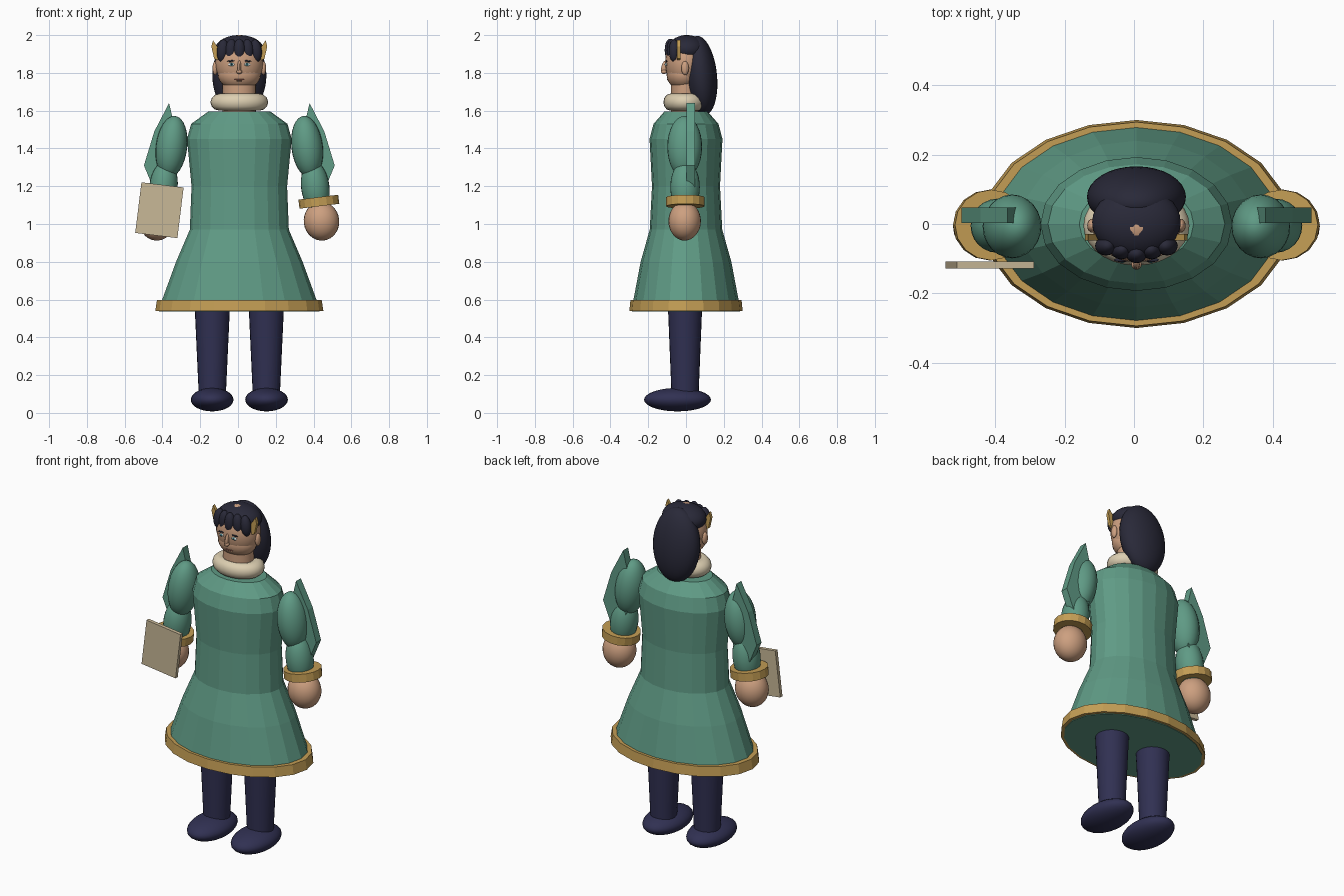
import bpy, bmesh, math
from mathutils import Matrix, Vector

cube = bpy.data.objects.get("Cube")
if cube:
    bpy.data.objects.remove(cube, do_unlink=True)

CX = 0.007  # body centre line


def material(name, r, g, b):
    m = bpy.data.materials.new(name)
    m.use_nodes = True
    m.diffuse_color = (r, g, b, 1)
    m.node_tree.nodes["Principled BSDF"].inputs["Base Color"].default_value = (r, g, b, 1)
    return m


GREEN = material("green cloth", .115, .325, .235)
GOLD = material("gold trim", .55, .34, .09)
NAVY = material("navy hose", .03, .03, .085)
HAIR = material("dark hair", .022, .022, .04)
SKIN = material("skin", .61, .35, .215)
PAPER = material("parchment", .58, .48, .31)
IVORY = material("ivory collar", .72, .62, .44)
WHITE = material("eye white", .8, .8, .77)
TEAL = material("teal iris", .06, .3, .33)
LIP = material("lip", .33, .12, .09)


def finish(bm, name, mat, loc=(0, 0, 0), tilt=(0, 0), smooth=False):
    """Turn a bmesh into an object; tilt is (about x, about y) in degrees."""
    bmesh.ops.recalc_face_normals(bm, faces=bm.faces[:])
    mesh = bpy.data.meshes.new(name)
    bm.to_mesh(mesh)
    bm.free()
    mesh.materials.append(mat)
    ob = bpy.data.objects.new(name, mesh)
    bpy.context.collection.objects.link(ob)
    ob.location = Vector(loc) + Vector((CX, 0, 0))
    ob.rotation_euler = (math.radians(tilt[0]), math.radians(tilt[1]), 0)
    if smooth:
        bpy.ops.object.select_all(action='DESELECT')
        ob.select_set(True)
        bpy.context.view_layer.objects.active = ob
        bpy.ops.object.shade_smooth_by_angle(angle=math.radians(35))
    return ob


def ellipsoid(name, mat, loc, size, tilt=(0, 0), seg=24):
    bm = bmesh.new()
    bmesh.ops.create_uvsphere(bm, u_segments=seg, v_segments=seg * 2 // 3, radius=1)
    bmesh.ops.scale(bm, vec=size, verts=bm.verts[:])
    return finish(bm, name, mat, loc, tilt, True)


def loft(name, mat, rings, n=20, loc=(0, 0, 0), tilt=(0, 0), smooth=False):
    """Closed stack of elliptical rings given as (z, x radius, y radius)."""
    bm = bmesh.new()
    loops = []
    for z, rx, ry in rings:
        angles = [math.tau * i / n for i in range(n)]
        loops.append([bm.verts.new((rx * math.cos(a), ry * math.sin(a), z)) for a in angles])
    for a, b in zip(loops, loops[1:]):
        for i in range(n):
            j = (i + 1) % n
            bm.faces.new((a[i], a[j], b[j], b[i]))
    bm.faces.new(loops[0])
    bm.faces.new(loops[-1])
    return finish(bm, name, mat, loc, tilt, smooth)


def plate(name, mat, outline, y, depth, side=1):
    """Flat outline in x and z, extruded along y."""
    bm = bmesh.new()
    face = bm.faces.new([bm.verts.new((side * x, y, z)) for x, z in outline])
    ext = bmesh.ops.extrude_face_region(bm, geom=[face])
    verts = [v for v in ext["geom"] if isinstance(v, bmesh.types.BMVert)]
    bmesh.ops.translate(bm, vec=(0, depth, 0), verts=verts)
    return finish(bm, name, mat)


# Gown and hem band
loft("gown", GREEN, [(.536, .425, .285), (.6, .408, .278), (.8, .335, .24), (.97, .262, .192),
                     (1.2, .253, .18), (1.45, .277, .193), (1.53, .255, .172), (1.595, .165, .115)])
loft("hem_band", GOLD, [(.54, .445, .3), (.597, .436, .294)])

# Legs, arms and shoulder wings, mirrored
WING = [(.372, 1.64), (.45, 1.49), (.505, 1.31), (.455, 1.19), (.39, 1.17), (.31, 1.38)]
HORN = [(.139, 1.973), (.108, 1.925), (.112, 1.865), (.133, 1.875), (.148, 1.94)]
for side, tag in ((1, "left"), (-1, "right")):
    loft(tag + "_leg", NAVY, [(.08, .071, .071), (.62, .096, .093)], 24,
         (side * .143, -.005, 0), smooth=True)
    ellipsoid(tag + "_shoe", NAVY, (side * .144, -.045, .07), (.113, .177, .062))
    ellipsoid(tag + "_upper_arm", GREEN, (side * .359, -.007, 1.408), (.083, .092, .165), (0, -7 * side))
    ellipsoid(tag + "_forearm", GREEN, (side * .402, -.005, 1.195), (.075, .078, .14), (0, -7 * side))
    loft(tag + "_cuff", GOLD, [(-.024, .106, .102), (.024, .106, .102)], 16,
         (side * .421, -.003, 1.118), (0, -7 * side))
    ellipsoid(tag + "_hand", SKIN, (side * .435, -.007, 1.015), (.094, .086, .103), (0, -7 * side))
    plate(tag + "_shoulder_wing", GREEN, WING, .003, .045, side)
    plate(tag + "_head_horn", GOLD, HORN, -.047, .018, side)
    ellipsoid(tag + "_ear", SKIN, (side * .128, -.005, 1.825), (.014, .02, .037), seg=16)

# Parchment sheet held by the right hand
bm = bmesh.new()
bmesh.ops.create_cube(bm, size=1)
bmesh.ops.scale(bm, vec=(.225, .021, .27), verts=bm.verts[:])
finish(bm, "parchment_sheet", PAPER, (-.423, -.118, 1.073), (0, 7))

# Collar: a ring swept around the neck
bm = bmesh.new()
ring = []
for i in range(28):
    turn = Matrix.Rotation(math.tau * i / 28, 3, 'Z')
    angles = [math.tau * k / 12 for k in range(12)]
    ring.append([bm.verts.new(turn @ Vector((.105 + .048 * math.cos(a), 0, .045 * math.sin(a))))
                 for a in angles])
for i in range(28):
    a, b = ring[i], ring[(i + 1) % 28]
    for k in range(12):
        m = (k + 1) % 12
        bm.faces.new((a[k], b[k], b[m], a[m]))
bmesh.ops.scale(bm, vec=(1, .75, 1), verts=bm.verts[:])
finish(bm, "collar", IVORY, (0, -.005, 1.645), smooth=True)

# Neck and head
loft("neck", SKIN, [(1.58, .088, .075), (1.76, .088, .075)], 24, (0, -.005, 0), smooth=True)
HEAD, HSIZE = Vector((0, -.005, 1.855)), Vector((.127, .105, .145))
ellipsoid("head", SKIN, HEAD, HSIZE, seg=32)
ellipsoid("jaw", SKIN, (0, -.015, 1.793), (.114, .088, .085))


def face_point(x, z, lift=0):
    """Point on the front of the head."""
    r = 1 - (x / HSIZE.x) ** 2 - ((z - HEAD.z) / HSIZE.z) ** 2
    return (x, HEAD.y - HSIZE.y * math.sqrt(r) - lift, z)


# Facial features
for side, tag in ((1, "left"), (-1, "right")):
    ellipsoid(tag + "_eye", WHITE, face_point(side * .041, 1.845), (.018, .006, .009), seg=12)
    ellipsoid(tag + "_iris", TEAL, face_point(side * .041, 1.845, .004), (.008, .004, .008), seg=12)
    ellipsoid(tag + "_pupil", HAIR, face_point(side * .041, 1.845, .007), (.004, .002, .004), seg=12)
    ellipsoid(tag + "_brow", HAIR, face_point(side * .043, 1.863), (.022, .006, .004), (0, 4 * side), 12)
ellipsoid("nose_bridge", SKIN, face_point(0, 1.83, .005), (.01, .017, .037), (-14, 0), 16)
ellipsoid("nose_tip", SKIN, face_point(0, 1.806, .013), (.015, .015, .012), seg=16)
ellipsoid("mouth", LIP, face_point(0, 1.765, .005), (.03, .008, .005), seg=16)
ellipsoid("lower_lip", SKIN, face_point(0, 1.756, .006), (.022, .007, .005), seg=16)

# Hair: cap, long back fall and a fringe of five locks
ellipsoid("hair_cap", HAIR, (0, .005, 1.925), (.128, .103, .075), seg=32)
ellipsoid("hair_back", HAIR, (0, .078, 1.786), (.143, .086, .211), (6, 0), seg=32)
for i in range(-2, 3):
    ellipsoid("fringe_lock", HAIR, (i * .044, -.085 + .011 * abs(i), 1.921 - .002 * abs(i)),
              (.031, .028, .06), (0, -3 * i), 16)
